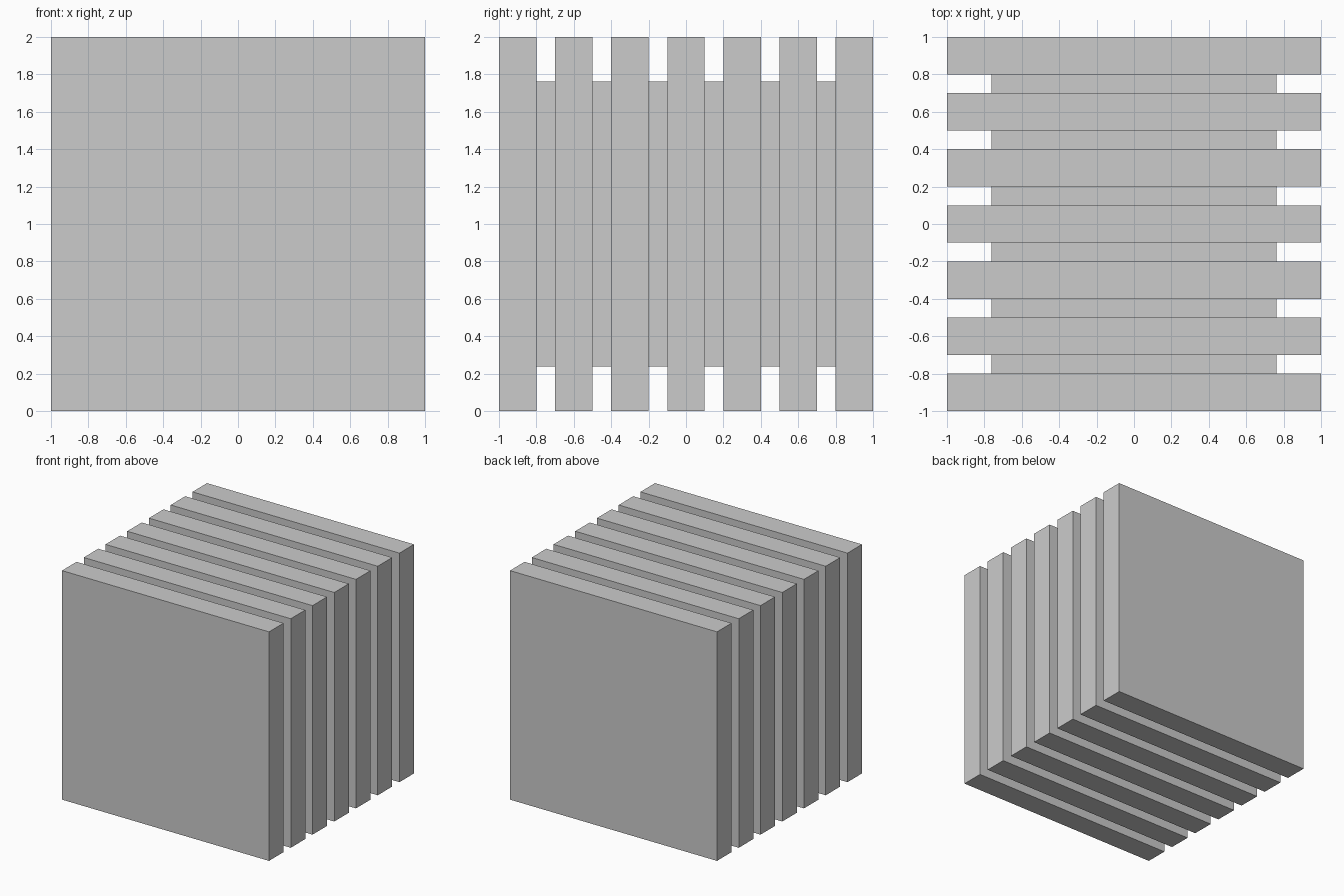
import bpy

if "Cube" in bpy.data.objects:
    bpy.data.objects.remove(bpy.data.objects["Cube"])

PLATES = 7
PITCH = 0.3       # plate thickness plus gap
THICK = 0.2
GAP = PITCH - THICK
CORE = 1.526      # side of the recessed square spacers


def box(name, y, size):
    bpy.ops.mesh.primitive_cube_add(size=1, location=(0, y, 1))
    ob = bpy.context.object
    ob.name = name
    ob.scale = size
    bpy.ops.object.transform_apply(location=False, rotation=False, scale=True)
    return ob


# Upright square plates stacked front to back
for i in range(PLATES):
    y = (i - (PLATES - 1) / 2) * PITCH
    box(f"plate_{i + 1}", y, (2, THICK, 2))

    # Smaller spacer filling the gap behind each plate but the last
    if i < PLATES - 1:
        box(f"spacer_{i + 1}", y + PITCH / 2, (CORE, GAP, CORE))
